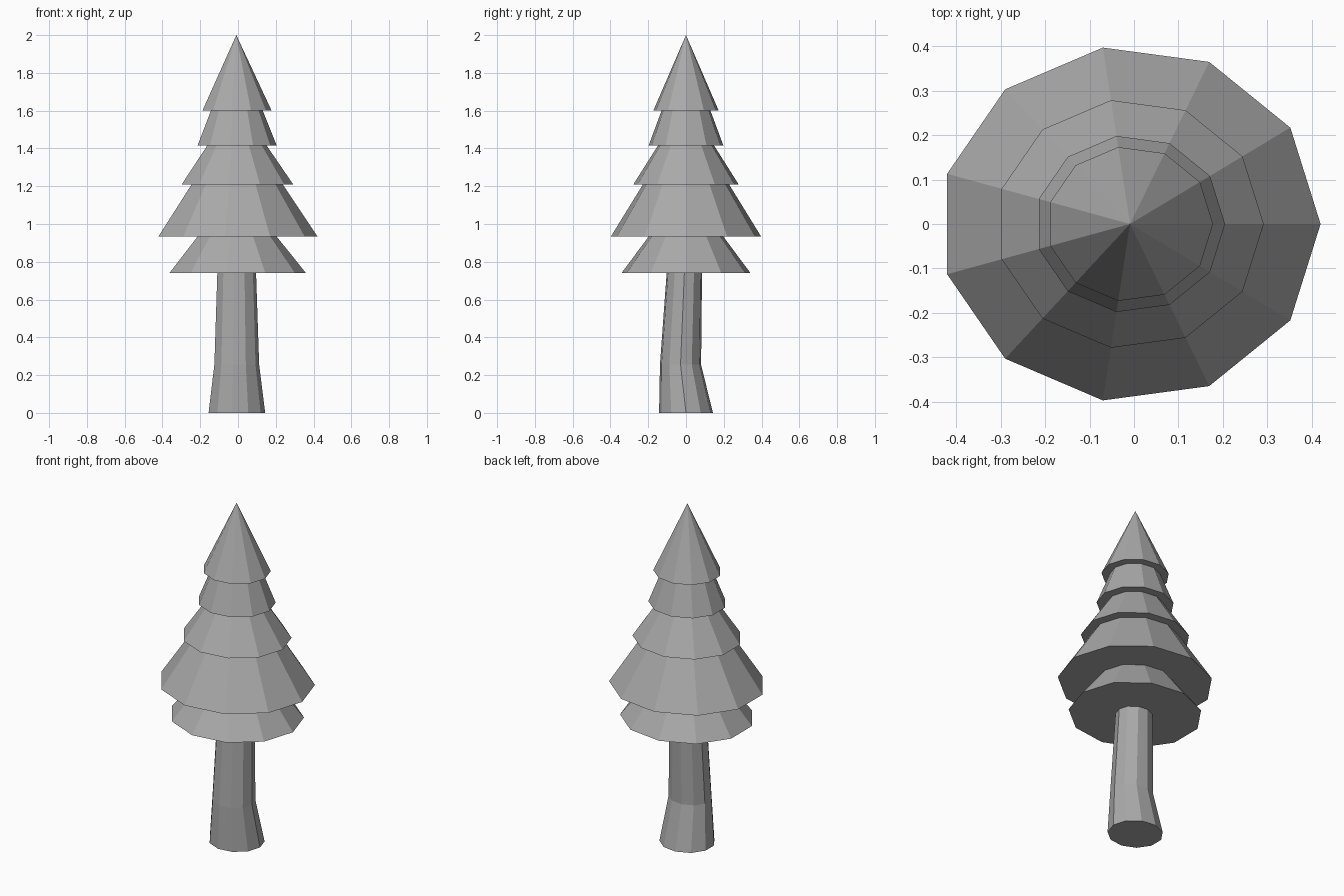
import bpy
import bmesh
from math import cos, sin, tau

cube = bpy.data.objects.get("Cube")
if cube:
    bpy.data.objects.remove(cube, do_unlink=True)

SIDES = 11
AXIS_X = -0.009

grey = bpy.data.materials.new("plain grey")
grey.use_nodes = True
colour = (0.4, 0.4, 0.4, 1)
grey.diffuse_color = colour
grey.node_tree.nodes["Principled BSDF"].inputs["Base Color"].default_value = colour


def loft(name, rings, apex=None):
    """Join elliptical rings (y centre, z, x radius, y radius); end in a point or a cap."""
    bm = bmesh.new()
    loops = []
    for cy, z, rx, ry in rings:
        angles = [tau * i / SIDES for i in range(SIDES)]
        loops.append([bm.verts.new((AXIS_X + rx * cos(a), cy + ry * sin(a), z)) for a in angles])
    bm.faces.new(loops[0][::-1])
    for low, high in zip(loops, loops[1:]):
        for i in range(SIDES):
            j = (i + 1) % SIDES
            bm.faces.new((low[i], low[j], high[j], high[i]))
    top = loops[-1]
    if apex is None:
        bm.faces.new(top)
    else:
        tip = bm.verts.new((AXIS_X, 0, apex))
        for i in range(SIDES):
            bm.faces.new((top[i], top[(i + 1) % SIDES], tip))
    mesh = bpy.data.meshes.new(name)
    bm.to_mesh(mesh)
    bm.free()
    mesh.materials.append(grey)
    obj = bpy.data.objects.new(name, mesh)
    bpy.context.collection.objects.link(obj)
    return obj


# Trunk: flared foot with a slight bend
loft("trunk", [
    (0, 0, 0.153, 0.144),
    (-0.029, 0.255, 0.121, 0.11),
    (-0.008, 0.76, 0.104, 0.094),
])

# Foliage: stacked cones, from bottom to top (base z, x radius, apex z)
tiers = {
    "lowest_foliage": (0.74, 0.369, 1.2),
    "widest_foliage": (0.935, 0.429, 1.58),
    "middle_foliage": (1.21, 0.301, 1.65),
    "upper_foliage": (1.415, 0.214, 1.95),
    "treetop": (1.6, 0.187, 2.0),
}
for name, (base, radius, apex) in tiers.items():
    loft(name, [(0, base, radius, radius * 0.935)], apex)
